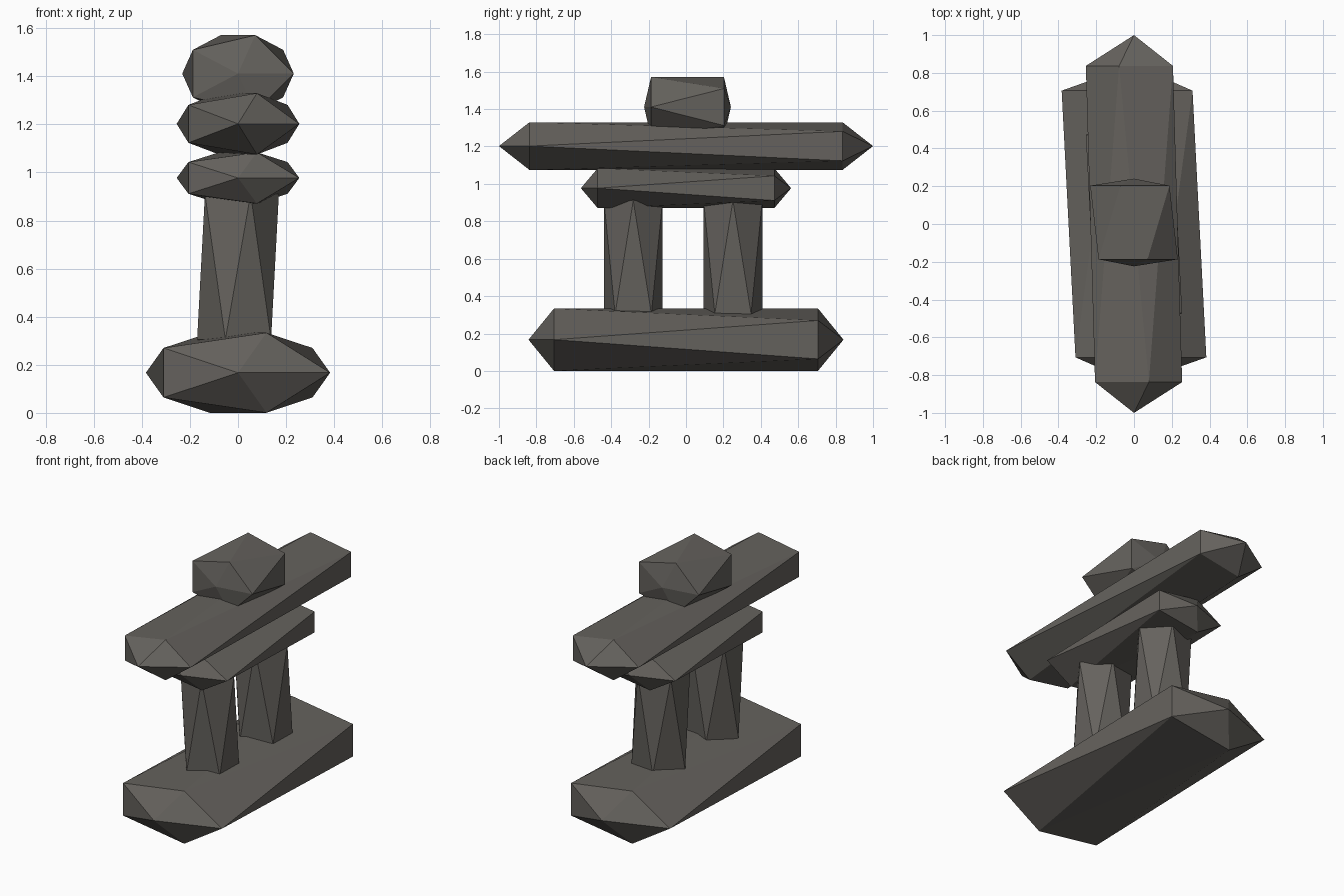
import bpy, math
from mathutils import Vector

if "Cube" in bpy.data.objects:
    bpy.data.objects.remove(bpy.data.objects["Cube"])

stone = bpy.data.materials.new("dark grey stone")
stone.diffuse_color = (0.13, 0.122, 0.11, 1)
stone.use_nodes = True
stone.node_tree.nodes["Principled BSDF"].inputs["Base Color"].default_value = stone.diffuse_color


def rock(name, centre, radii, ring, tip, upright=False):
    """Stretched icosahedron: two twisted pentagons with pointed caps."""
    verts = []
    for side in (-1, 1):
        # the far pentagon is turned half a step against the near one
        for k in range(5):
            a = math.radians(72 * k + (0 if side < 0 else 180))
            verts.append((radii[0] * math.cos(a), side * ring, radii[1] * math.sin(a)))
    verts += [(0, -tip, 0), (0, tip, 0)]
    if upright:  # near end becomes the top
        verts = [(x, z, -y) for x, y, z in verts]
    faces = []
    for k in range(5):
        n = (k + 1) % 5
        opposite = 5 + (k + 3) % 5    # far vertex between k and n
        following = 5 + (k + 4) % 5
        faces += [(10, k, n), (11, 5 + n, 5 + k),
                  (k, opposite, n), (n, opposite, following)]
    mesh = bpy.data.meshes.new(name)
    mesh.from_pydata([Vector(v) + Vector(centre) for v in verts], [], faces)
    mesh.materials.append(stone)
    obj = bpy.data.objects.new(name, mesh)
    bpy.context.collection.objects.link(obj)
    # make all faces point outwards
    import bmesh
    bm = bmesh.new()
    bm.from_mesh(mesh)
    bmesh.ops.recalc_face_normals(bm, faces=bm.faces)
    bm.to_mesh(mesh)
    bm.free()


# lying slabs
rock("base_slab", (0, 0, 0.167), (0.383, 0.175), 0.706, 0.842)
rock("hip_slab", (0, 0, 0.977), (0.255, 0.112), 0.472, 0.562)
rock("arm_slab", (0, 0, 1.202), (0.255, 0.134), 0.837, 1.0)
# head stone, sunk into the arms
rock("head_stone", (0, 0.008, 1.411), (0.232, 0.168), 0.195, 0.232)
# standing legs
for name, y in (("front_leg", -0.282), ("back_leg", 0.251)):
    rock(name, (0, y, 0.608), (0.17, 0.165), 0.303, 0.36, upright=True)
